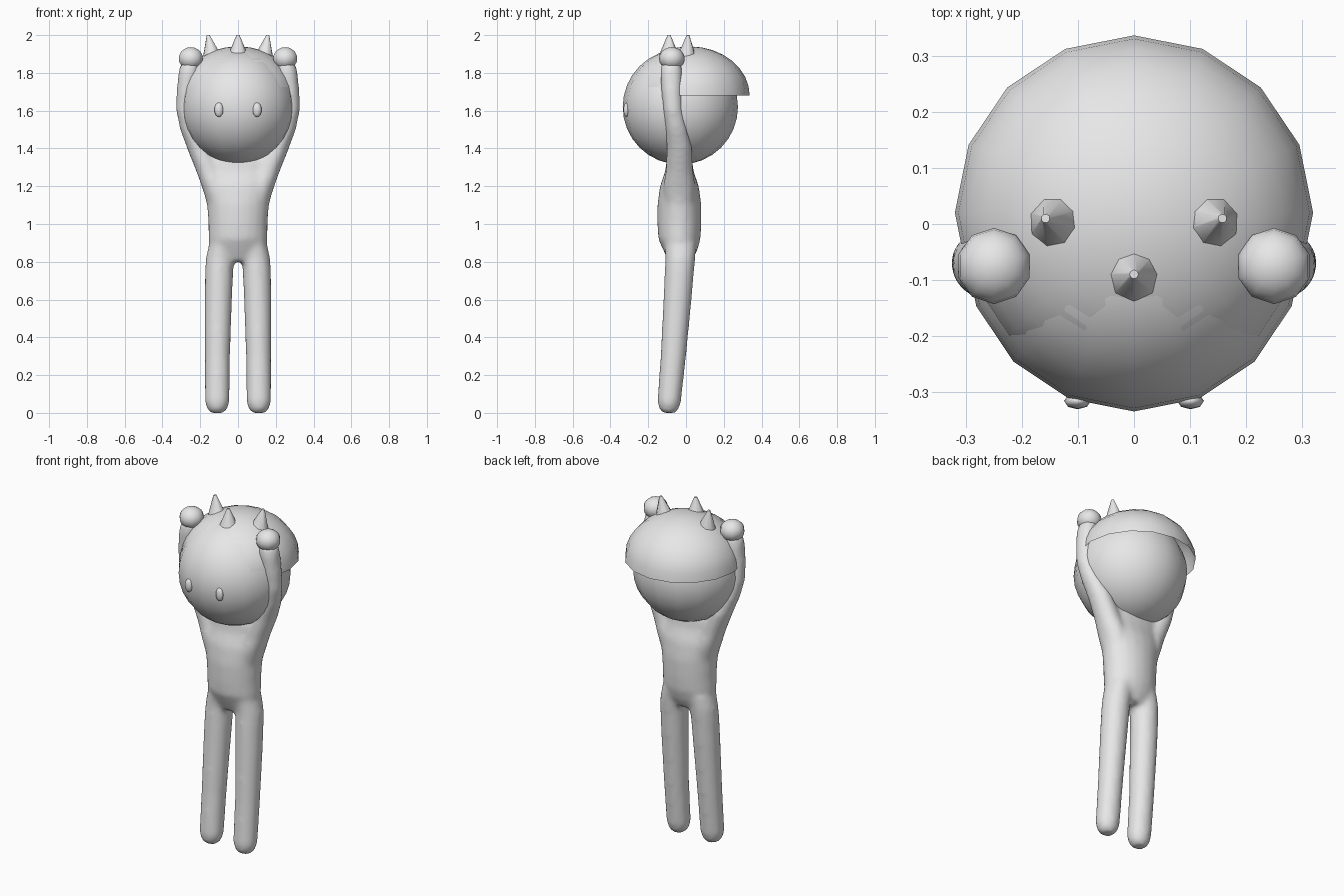
import bpy, bmesh, math
from mathutils import Matrix, Vector

if "Cube" in bpy.data.objects:
    bpy.data.objects.remove(bpy.data.objects["Cube"])

grey = bpy.data.materials.new("plain_grey")
grey.diffuse_color = (0.8, 0.8, 0.8, 1)
grey.use_nodes = True
grey.node_tree.nodes["Principled BSDF"].inputs["Base Color"].default_value = grey.diffuse_color


def finish(bm, name):
    bmesh.ops.recalc_face_normals(bm, faces=bm.faces)
    me = bpy.data.meshes.new(name)
    bm.to_mesh(me)
    bm.free()
    me.materials.append(grey)
    me.shade_smooth()
    ob = bpy.data.objects.new(name, me)
    bpy.context.collection.objects.link(ob)
    return ob


def ellipsoid(name, centre, radii, seg, rings, half=False):
    bm = bmesh.new()
    bmesh.ops.create_uvsphere(bm, u_segments=seg, v_segments=rings, radius=1)
    if half:
        low = [v for v in bm.verts if v.co.z < -0.01]
        bmesh.ops.delete(bm, geom=low, context='VERTS')
    bmesh.ops.transform(bm, verts=bm.verts,
                        matrix=Matrix.Translation(centre) @ Matrix.Diagonal((*radii, 1)))
    return finish(bm, name)


def loft(bm, rings, side=1, n=20):
    """Closed tube through ellipses given as (z, cx, cy, rx, ry)."""
    loops = []
    for z, cx, cy, rx, ry in rings:
        loops.append([bm.verts.new((side * (cx + rx * math.cos(2 * math.pi * i / n)),
                                    cy + ry * math.sin(2 * math.pi * i / n), z))
                      for i in range(n)])
    for a, b in zip(loops, loops[1:]):
        for i in range(n):
            j = (i + 1) % n
            bm.faces.new((a[i], a[j], b[j], b[i]))
    bm.faces.new(loops[0])
    bm.faces.new(loops[-1])


# Body: torso, legs and raised arms fused into one smooth skin
torso = [(0.80, 0, -.03, .10, .06), (0.86, 0, -.03, .15, .09), (0.92, 0, -.035, .157, .112),
         (1.0, 0, -.035, .157, .117), (1.1, 0, -.035, .165, .117), (1.2, 0, -.035, .19, .103),
         (1.28, 0, -.035, .205, .075), (1.36, 0, -.035, .20, .065)]
leg = [(0, .11, -.09, .035, .035), (.02, .11, -.09, .054, .052), (.06, .11, -.089, .066, .063),
       (.3, .109, -.067, .067, .068), (.6, .104, -.045, .073, .075),
       (.75, .10, -.035, .075, .078), (.82, .095, -.03, .075, .08), (.9, .08, -.03, .073, .085)]
arm = [(1.1, .10, -.035, .06, .08), (1.2, .12, -.035, .073, .085), (1.28, .152, -.035, .07, .073),
       (1.4, .206, -.035, .064, .068), (1.5, .25, -.05, .057, .06), (1.6, .274, -.068, .054, .054),
       (1.7, .273, -.075, .053, .056), (1.8, .26, -.078, .056, .06), (1.85, .253, -.078, .052, .052)]
bm = bmesh.new()
loft(bm, torso)
for s in (-1, 1):
    loft(bm, leg, s)
    loft(bm, arm, s)
body = finish(bm, "body")
rm = body.modifiers.new("fuse", 'REMESH')
rm.mode = 'VOXEL'
rm.voxel_size = 0.014
rm.use_smooth_shade = True
sm = body.modifiers.new("soften", 'SMOOTH')
sm.factor = 0.5
sm.iterations = 8

# Head and cap-like half dome at the back
ellipsoid("head", (0, -.03, 1.62), (.305, .305, .305), 16, 16)
ellipsoid("hair_cap", (0, .02, 1.68), (.32, .317, .26), 16, 16, half=True)

# Eyes and fists
for s, side in ((-1, "left"), (1, "right")):
    ellipsoid(side + "_eye", (s * .101, -.316, 1.605), (.024, .015, .038), 8, 8)
    ellipsoid(side + "_fist", (s * .25, -.075, 1.876), (.067, .068, .06), 10, 10)

# Three head spikes, the outer pair leaning slightly outwards
for name, base, tip in (("left_spike", (-.14, .004, 1.895), (-.158, .01, 2.0)),
                        ("middle_spike", (0, -.09, 1.905), (0, -.09, 2.0)),
                        ("right_spike", (.14, .004, 1.895), (.158, .01, 2.0))):
    b, t = Vector(base), Vector(tip)
    bm = bmesh.new()
    bmesh.ops.create_cone(bm, cap_ends=True, segments=8, radius1=.048, radius2=.008,
                          depth=(t - b).length)
    rot = (t - b).to_track_quat('Z', 'Y').to_matrix().to_4x4()
    bmesh.ops.transform(bm, verts=bm.verts, matrix=Matrix.Translation((b + t) / 2) @ rot)
    spike = finish(bm, name)
    bpy.ops.object.select_all(action='DESELECT')
    spike.select_set(True)
    bpy.context.view_layer.objects.active = spike
    bpy.ops.object.shade_smooth_by_angle(angle=math.radians(50))
